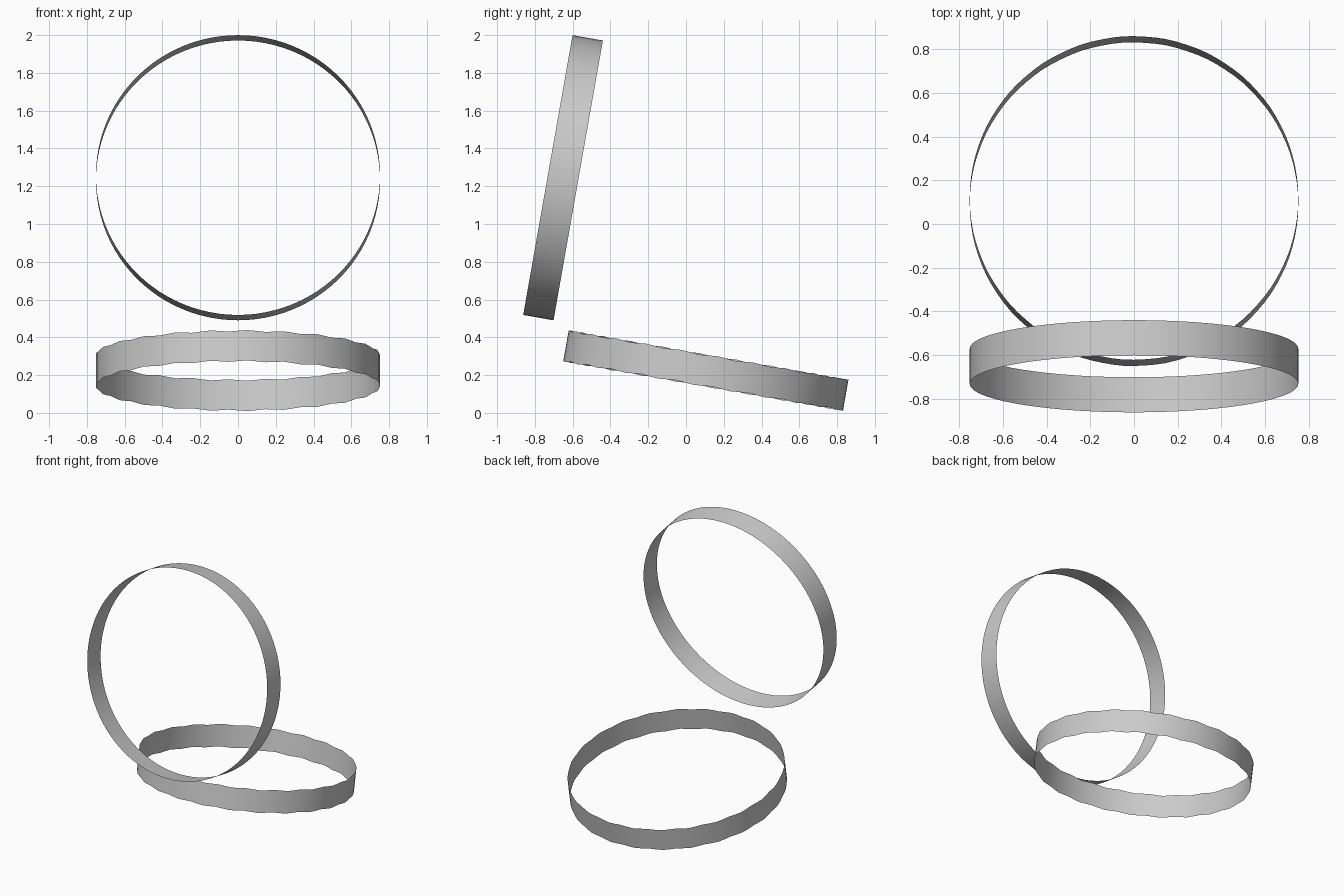
import bpy, bmesh
from math import sin, cos, tau, radians

cube = bpy.data.objects.get("Cube")
if cube:
    bpy.data.objects.remove(cube)

RADIUS, WIDTH, SEGMENTS = 0.752, 0.163, 96

grey = bpy.data.materials.new("light_grey")
grey.use_nodes = True
grey.diffuse_color = (0.6, 0.6, 0.6, 1)
grey.node_tree.nodes["Principled BSDF"].inputs["Base Color"].default_value = (0.6, 0.6, 0.6, 1)


def band(name, location, tilt, ripple=0.0, waves=24):
    """Open, paper-thin hoop whose rims may ripple along its axis."""
    bm = bmesh.new()
    rims = []
    for side in (-0.5, 0.5):
        rim = []
        for i in range(SEGMENTS):
            a = tau * i / SEGMENTS
            z = side * WIDTH + ripple * sin(waves * a)
            rim.append(bm.verts.new((RADIUS * cos(a), RADIUS * sin(a), z)))
        rims.append(rim)
    low, high = rims
    for i in range(SEGMENTS):
        j = (i + 1) % SEGMENTS
        face = bm.faces.new((low[i], low[j], high[j], high[i]))
        face.smooth = True
    mesh = bpy.data.meshes.new(name)
    bm.to_mesh(mesh)
    bm.free()
    mesh.materials.append(grey)
    obj = bpy.data.objects.new(name, mesh)
    obj.location = location
    obj.rotation_euler.x = radians(tilt)
    bpy.context.collection.objects.link(obj)
    return obj


# Upright smooth hoop, leaning back
band("upright_ring", (0, -0.651, 1.245), 80)
# Lying hoop with gently rippled rims, sloping down to the back
band("lying_ring", (0, 0.105, 0.224), -10, ripple=0.004)
